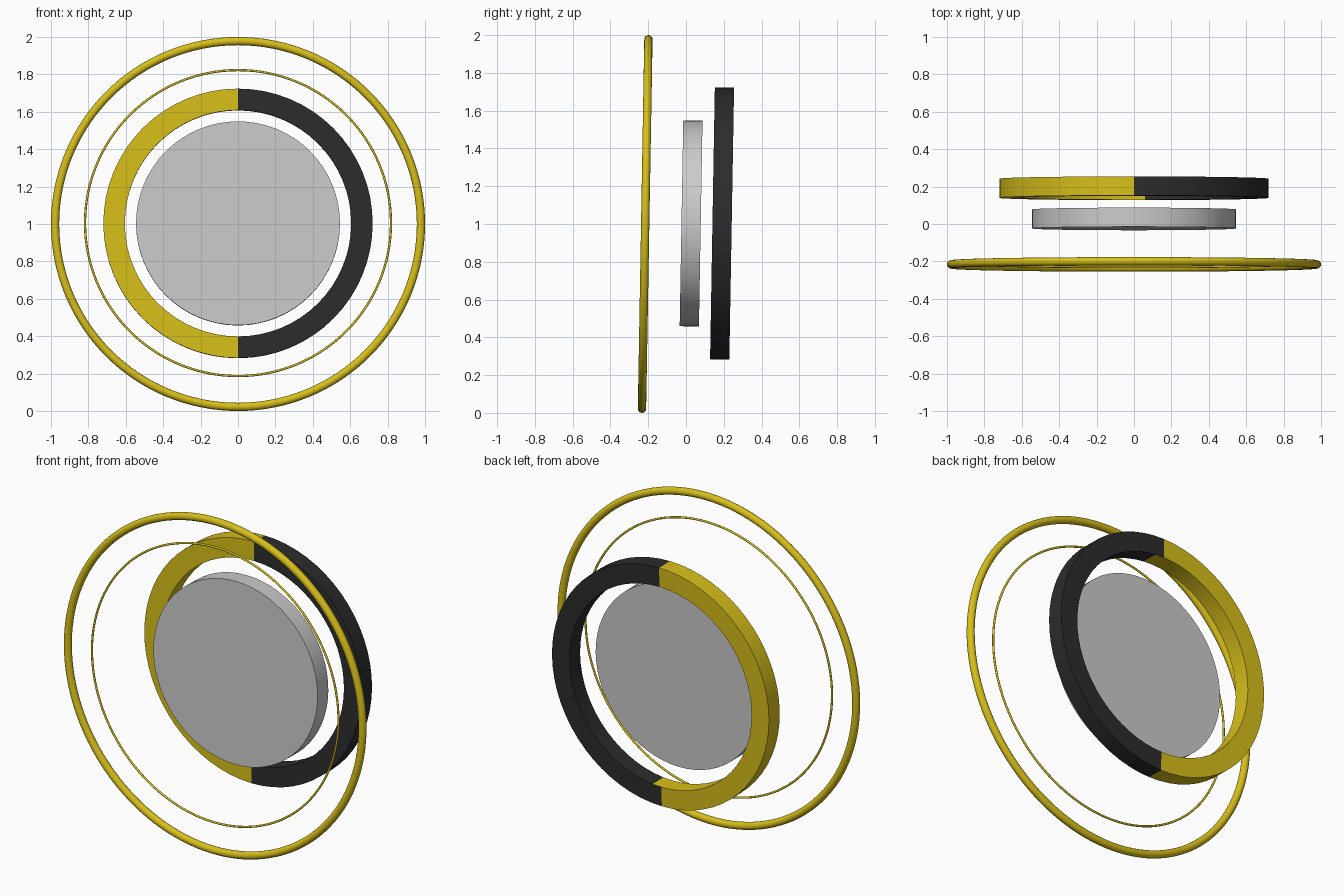
import bpy, bmesh
from math import radians, sin, cos, pi

if "Cube" in bpy.data.objects:
    bpy.data.objects.remove(bpy.data.objects["Cube"])

TILT = (radians(89), 0, 0)   # stands upright, leaning back one degree


def material(name, rgb):
    m = bpy.data.materials.new(name)
    m.diffuse_color = (*rgb, 1)
    m.use_nodes = True
    m.node_tree.nodes["Principled BSDF"].inputs["Base Color"].default_value = m.diffuse_color
    return m


gold = material("gold", (0.68, 0.52, 0.01))
black = material("black", (0.025, 0.025, 0.025))


def smooth(ob):
    bpy.ops.object.select_all(action='DESELECT')
    ob.select_set(True)
    bpy.context.view_layer.objects.active = ob
    bpy.ops.object.shade_smooth_by_angle(angle=radians(30))


def hoop(name, major, minor, z):
    bpy.ops.mesh.primitive_torus_add(major_segments=128, minor_segments=16,
                                     major_radius=major, minor_radius=minor,
                                     location=(0, -0.216, z), rotation=TILT)
    ob = bpy.context.object
    ob.name = name
    ob.data.materials.append(gold)
    smooth(ob)


# Two wire hoops at the front
hoop("outer_hoop", 0.978, 0.022, 1.0)
hoop("inner_hoop", 0.818, 0.006, 1.005)

# Solid grey disc in the middle
bpy.ops.mesh.primitive_cylinder_add(vertices=64, radius=0.545, depth=0.102,
                                    location=(0, 0.027, 1.003), rotation=TILT)
disc = bpy.context.object
disc.name = "centre_disc"
smooth(disc)

# Flat band at the back: gold left half, black right half
N = 64
profile = [(0.72, 0.051), (0.72, -0.051), (0.605, -0.051), (0.605, 0.051)]
bm = bmesh.new()
loops = [[bm.verts.new((r * cos(2 * pi * i / N), r * sin(2 * pi * i / N), h))
          for r, h in profile] for i in range(N)]
for i in range(N):
    a, b = loops[i], loops[(i + 1) % N]
    for k in range(4):
        n = (k + 1) % 4
        f = bm.faces.new((a[k], a[n], b[n], b[k]))
        on_gold = N // 4 <= i < 3 * N // 4
        # the inner wall's gold runs one facet past the split
        if k == 2 and i in (N // 4 - 1, 3 * N // 4):
            on_gold = True
        f.material_index = 0 if on_gold else 1
bmesh.ops.recalc_face_normals(bm, faces=bm.faces)
mesh = bpy.data.meshes.new("two_tone_band")
bm.to_mesh(mesh)
bm.free()
mesh.materials.append(gold)
mesh.materials.append(black)
band = bpy.data.objects.new("two_tone_band", mesh)
bpy.context.collection.objects.link(band)
band.location = (0, 0.191, 1.003)
band.rotation_euler = TILT
smooth(band)
